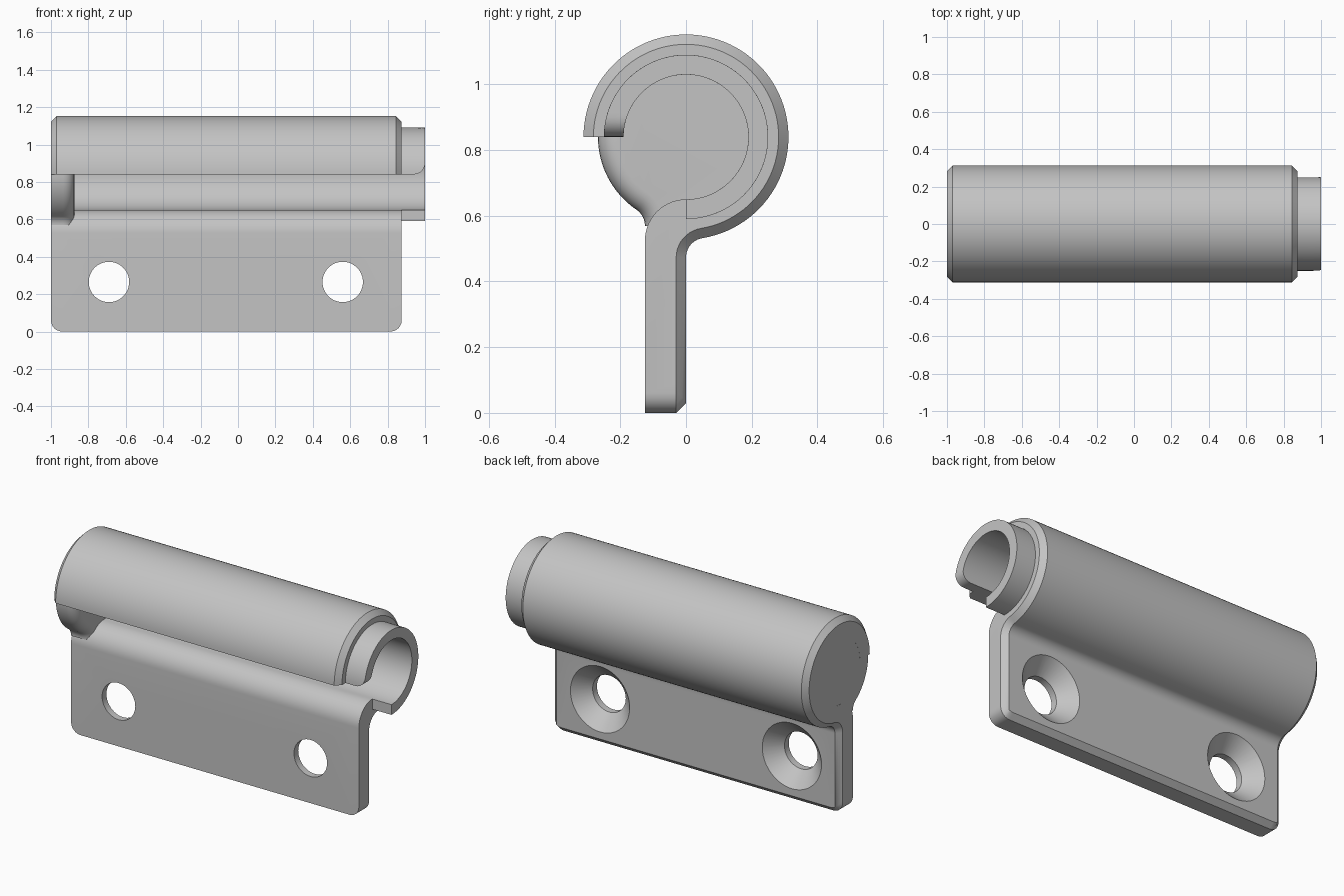
import bpy, bmesh
from math import sin, cos, asin, sqrt, pi, radians, atan2

cube = bpy.data.objects.get("Cube")
if cube:
    bpy.data.objects.remove(cube, do_unlink=True)

# Main dimensions
AXIS = 0.84           # height of the barrel axis
OUTER, BORE, SLEEVE = 0.312, 0.19, 0.25
THICK, CHAMFER, CORNER = 0.125, 0.03, 0.06
LEFT, RIGHT, TIP = -1.0, 0.875, 1.0

steel = bpy.data.materials.new("plain_grey_metal")
steel.use_nodes = True
grey = (0.55, 0.55, 0.55, 1)
steel.diffuse_color = grey
steel.node_tree.nodes["Principled BSDF"].inputs["Base Color"].default_value = grey


def arc(cy, cz, r, start, end, n):
    return [(cy + r * cos(start + (end - start) * i / n),
             cz + r * sin(start + (end - start) * i / n)) for i in range(n + 1)]


def loft(name, sections):
    """Skin matching closed sections and cap both ends."""
    bm = bmesh.new()
    rings = [[bm.verts.new(p) for p in s] for s in sections]
    n = len(rings[0])
    for a, b in zip(rings, rings[1:]):
        for i in range(n):
            j = (i + 1) % n
            bm.faces.new((a[i], a[j], b[j], b[i]))
    bm.faces.new(rings[0])
    bm.faces.new(rings[-1])
    bmesh.ops.recalc_face_normals(bm, faces=bm.faces)
    mesh = bpy.data.meshes.new(name)
    bm.to_mesh(mesh)
    bm.free()
    mesh.materials.append(steel)
    obj = bpy.data.objects.new(name, mesh)
    bpy.context.collection.objects.link(obj)
    return obj


def at_x(x, profile):
    return [(x, y, z) for y, z in profile]


def smooth(obj):
    bpy.ops.object.select_all(action='DESELECT')
    obj.select_set(True)
    bpy.context.view_layer.objects.active = obj
    bpy.ops.object.shade_smooth_by_angle(angle=radians(30))


# Rolled barrel and leaf: outer side moves inwards at the chamfered ends
def leaf_profile(inset, bottom):
    fillet = 0.06
    fz = AXIS - sqrt((OUTER + fillet) ** 2 - fillet ** 2)
    meet = atan2(fz - AXIS, fillet)
    pts = arc(0, AXIS, OUTER - inset, pi, meet, 72)
    pts += arc(fillet, fz, fillet + inset, meet + pi, pi, 10)[1:]
    pts += [(-inset, bottom + CHAMFER), (-CHAMFER, bottom), (-THICK, bottom)]
    pts += arc(0, AXIS - BORE - THICK, THICK, pi, pi / 2, 14)
    pts += arc(0, AXIS, BORE, -pi / 2, pi, 64)[1:]
    return pts


def leaf_end(x, direction):
    rows = []
    for i in range(7):
        a = i * pi / 12
        d = CORNER * (1 - cos(a))
        rows.append(at_x(x + direction * d,
                         leaf_profile(max(0, CHAMFER - d), CORNER * (1 - sin(a)))))
    return rows


leaf = loft("hinge_leaf", leaf_end(LEFT, 1) + leaf_end(RIGHT, -1)[::-1])

# Countersunk screw holes
for i, x in enumerate((-0.69, 0.56)):
    rings = [[(x + p, y, q) for p, q in arc(0, 0.265, r, 0, 2 * pi, 48)[:-1]]
             for y, r in ((-0.2, 0.108), (-0.085, 0.108), (0.02, 0.213))]
    cutter = loft("screw_hole_cutter_%d" % (i + 1), rings)
    cutter.hide_render = True
    cutter.hide_set(True)
    cut = leaf.modifiers.new("screw_hole", 'BOOLEAN')
    cut.operation = 'DIFFERENCE'
    cut.solver = 'EXACT'
    cut.object = cutter

# Apply the holes so the cutters can go
deps = bpy.context.evaluated_depsgraph_get()
mesh = bpy.data.meshes.new_from_object(leaf.evaluated_get(deps))
cutters = [m.object for m in leaf.modifiers]
leaf.modifiers.clear()
leaf.data = mesh
for c in cutters:
    bpy.data.objects.remove(c, do_unlink=True)
smooth(leaf)


# Thin sleeve at the open end, with a rounded lip corner
def sleeve_profile(lift):
    return (arc(0, AXIS, SLEEVE, pi - asin(lift / SLEEVE), -pi / 2, 64)
            + arc(0, AXIS, BORE, -pi / 2, pi - asin(lift / BORE), 64))


rows = [at_x(RIGHT, sleeve_profile(0))]
for i in range(7):
    a = i * pi / 12
    rows.append(at_x(TIP - CORNER * (1 - sin(a)), sleeve_profile(CORNER * (1 - cos(a)))))
smooth(loft("end_sleeve", rows))


# Closed end wall, blended into the leaf with a rounded inner edge
def wall_profile(inset):
    radius, fillet = 0.268, 0.06
    fy = -THICK - fillet
    fz = AXIS - sqrt((radius + fillet) ** 2 - fy ** 2)
    meet = atan2(fz - AXIS, fy) + 2 * pi
    pts = arc(0, AXIS, radius - inset, pi, meet, 20)
    pts += arc(fy, fz, fillet + inset, meet - pi, 0, 12)[1:]
    pts += [(-0.02, fz - 0.005)]
    pts += arc(0, AXIS, BORE + 0.01, radians(-85), pi, 56)
    return pts


rows = [at_x(LEFT + 0.0005, wall_profile(0))]
for i in range(7):
    a = i * pi / 12
    rows.append(at_x(-0.875 - CORNER * (1 - sin(a)), wall_profile(CORNER * (1 - cos(a)))))
smooth(loft("end_wall", rows))
